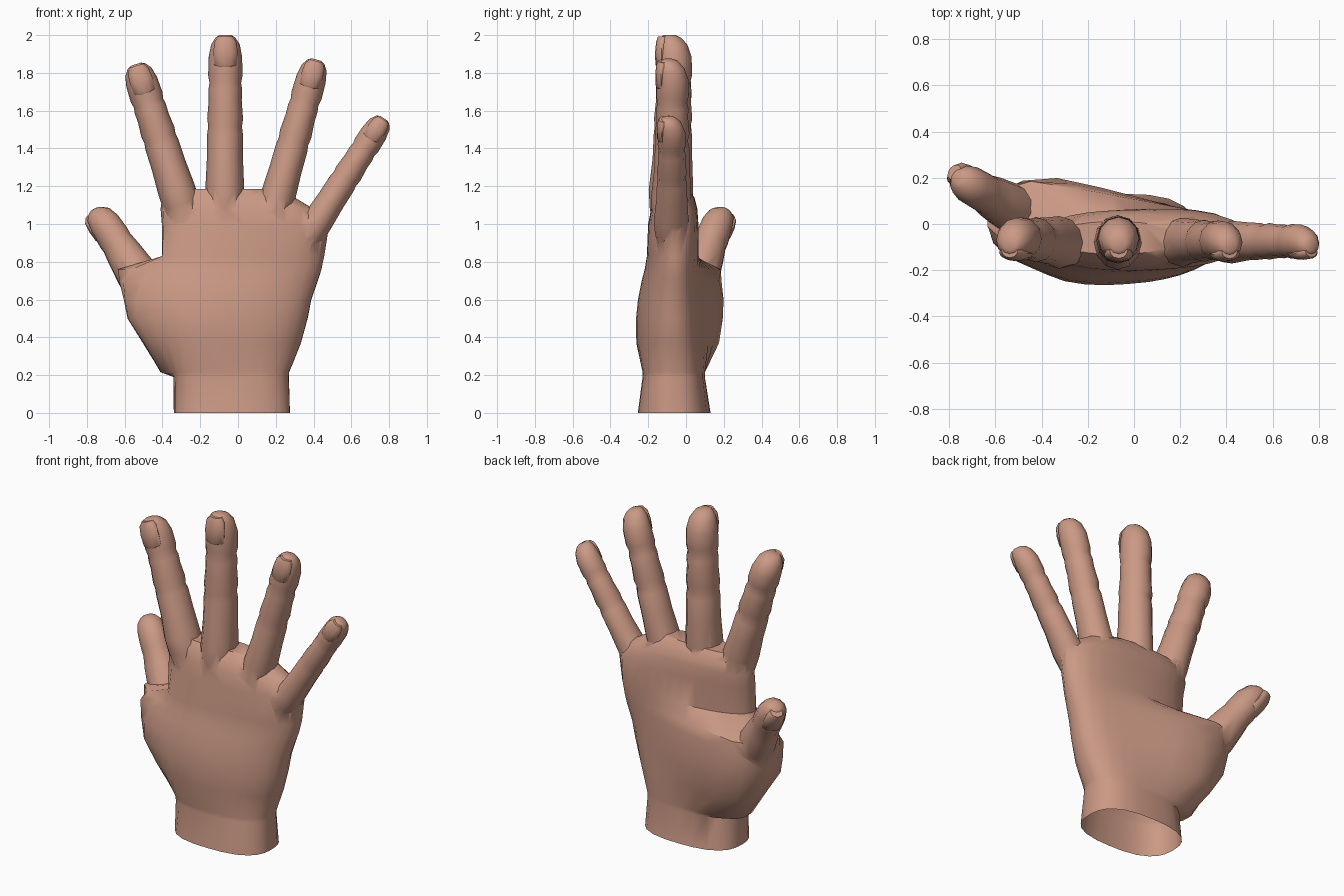
import bpy, bmesh, math
from mathutils import Vector
from mathutils.geometry import convex_hull_2d

if "Cube" in bpy.data.objects:
    bpy.data.objects.remove(bpy.data.objects["Cube"])

skin = bpy.data.materials.new("skin")
skin.diffuse_color = (0.60, 0.32, 0.235, 1)
skin.use_nodes = True
skin.node_tree.nodes["Principled BSDF"].inputs["Base Color"].default_value = skin.diffuse_color


def skin_loops(name, loops):
    """Closed mesh from a stack of equal point loops."""
    bm = bmesh.new()
    loops = [[bm.verts.new(p) for p in loop] for loop in loops]
    for a, b in zip(loops, loops[1:]):
        for k in range(len(a)):
            j = (k + 1) % len(a)
            bm.faces.new((a[k], a[j], b[j], b[k]))
    bm.faces.new(loops[0][::-1])
    bm.faces.new(loops[-1])
    bmesh.ops.recalc_face_normals(bm, faces=bm.faces)
    me = bpy.data.meshes.new(name)
    bm.to_mesh(me)
    bm.free()
    me.materials.append(skin)
    ob = bpy.data.objects.new(name, me)
    bpy.context.collection.objects.link(ob)
    return ob


def tube(name, rings, n, d, sides):
    """Loft of ellipses (centre, side radius, nail-side radius)."""
    s = d.cross(n)
    angles = [2 * math.pi * k / sides for k in range(sides)]
    return skin_loops(name, [[c + s * rs * math.cos(a) + n * rn * math.sin(a) for a in angles]
                             for c, rs, rn in rings])


def oval(cx, cy, rx, ry, power=1.0, shear=0.0, sides=40):
    """Rounded outline; a lower power is boxier."""
    pts = []
    for k in range(sides):
        a = 2 * math.pi * k / sides
        c, s = math.cos(a), math.sin(a)
        c = math.copysign(abs(c) ** power, c)
        s = math.copysign(abs(s) ** power, s)
        pts.append(Vector((cx + rx * c, cy + ry * s + shear * c)))
    return pts


def wrapped_row(z, points, centre, sides=28):
    """Hull outline of the points, sampled by angles round the centre."""
    hull = [points[i] for i in convex_hull_2d(points)]
    out = []
    for k in range(sides):
        a = 2 * math.pi * k / sides
        # flatter angles crowd towards the narrow ends
        d = Vector((math.cos(a), 0.45 * math.sin(a))).normalized()
        best = 0
        for p, q in zip(hull, hull[1:] + hull[:1]):
            e = q - p
            den = d.x * e.y - d.y * e.x
            if abs(den) < 1e-9:
                continue
            w = p - centre
            t = (w.x * e.y - w.y * e.x) / den
            u = (w.x * d.y - w.y * d.x) / den
            if t > 0 and -1e-4 <= u <= 1.0001:
                best = max(best, t)
        p = centre + d * best
        out.append((p.x, p.y, z))
    return out


def activate(ob):
    bpy.ops.object.select_all(action='DESELECT')
    ob.select_set(True)
    bpy.context.view_layer.objects.active = ob


def smooth(ob):
    activate(ob)
    bpy.ops.object.shade_smooth_by_angle(angle=math.radians(45))


# position along the digit, radius scale, depth scale, shift towards the nail side
FINGER = [(-0.35, 0.95, 0.9, 0), (-0.12, 1.12, 1.2, 0.05), (0.0, 1.12, 1.28, 0.05),
          (0.2, 1.04, 1.14, 0), (0.36, 1.03, 1.1, 0), (0.41, 0.97, 1.02, 0.03),
          (0.46, 1.03, 1.1, 0), (0.58, 0.95, 1.0, 0), (0.65, 0.97, 1.02, 0),
          (0.69, 0.91, 0.95, 0.02), (0.74, 0.99, 1.04, 0), (0.86, 0.96, 1.0, 0),
          (0.94, 0.82, 0.84, 0.1), (0.985, 0.56, 0.58, 0.22), (1.0, 0.32, 0.34, 0.28)]
THUMB = [(-0.2, 1.2, 1.25, 0), (0.15, 1.25, 1.35, 0), (0.4, 1.12, 1.18, 0),
         (0.55, 0.98, 1.05, 0), (0.62, 1.0, 1.08, 0), (0.8, 0.98, 1.0, 0),
         (0.92, 0.82, 0.82, 0.06), (0.98, 0.52, 0.5, 0.12), (1.0, 0.3, 0.3, 0.15)]


def digit(name, base, tip, r, guide=(0, -1, 0), profile=FINGER):
    """Finger loft plus its nail plate."""
    b, t = Vector(base), Vector(tip)
    d = (t - b).normalized()
    n = Vector(guide)
    n = (n - d * n.dot(d)).normalized()
    body = tube(name, [(b.lerp(t, u) + n * off * r, r * k, r * h)
                       for u, k, h, off in profile], n, d, 12)
    length = (t - b).length
    nail = [(b + d * (length - w * r) + n * out * r, r * k, r * 0.36)
            for w, k, out in ((1.85, 0.50, 0.66), (1.72, 0.66, 0.72), (1.0, 0.70, 0.75),
                              (0.4, 0.64, 0.70), (0.1, 0.42, 0.60))]
    smooth(tube(name + "_nail", nail, n, d, 12))
    return body


# palm and wrist: height, left, right, front, back, boxiness, shear,
# then the thumb mound (x, y, rx, ry) and the thumb-side bone (x, y, r)
ROWS = [(0, -.34, .275, -.255, .13, .75, 0, None, None),
        (.19, -.342, .27, -.23, .10, .78, .005, None, None),
        (.215, -.345, .272, -.23, .10, .8, .01, (-.27, .0, .14, .10), (-.36, -.05, .05)),
        (.37, -.41, .335, -.26, .08, .85, .025, (-.32, .03, .185, .145), (-.42, -.07, .08)),
        (.5, -.43, .37, -.26, .07, .85, .03, (-.345, .05, .24, .145), (-.495, -.07, .09)),
        (.6, -.43, .39, -.25, .065, .85, .03, (-.36, .06, .245, .14), (-.515, -.06, .09)),
        (.7, -.42, .425, -.23, .06, .85, .03, (-.41, .07, .215, .125), (-.55, -.03, .08)),
        (.76, -.41, .445, -.215, .06, .85, .025, (-.44, .075, .19, .11), (-.565, .0, .07)),
        (.83, -.405, .46, -.205, .065, .85, .02, None, None),
        (1.0, -.405, .485, -.20, .065, .85, .01, None, None),
        (1.08, -.41, .40, -.185, .06, .85, 0, None, None),
        (1.14, -.40, .30, -.165, .045, .85, 0, None, None),
        (1.185, -.34, .18, -.13, .01, .85, 0, None, None)]
loops = []
for z, l, r, f, b, power, shear, mound, bone in ROWS:
    c = Vector(((l + r) / 2, (f + b) / 2))
    pts = oval(c.x, c.y, (r - l) / 2, (b - f) / 2, power, shear)
    if mound:
        pts += oval(*mound) + oval(bone[0], bone[1], bone[2], bone[2])
    loops.append(wrapped_row(z, pts, c))
hand = skin_loops("hand", loops)

# thumb and fingers
parts = [
    digit("thumb", (-.50, .05, .68), (-.755, .195, 1.08), .085, (-.7, .6, .2), THUMB),
    digit("index_finger", (-.325, -.075, 1.18), (-.54, -.06, 1.845), .089),
    digit("middle_finger", (-.07, -.075, 1.18), (-.066, -.06, 2.0), .092),
    digit("ring_finger", (.21, -.075, 1.14), (.416, -.07, 1.87), .083),
    digit("little_finger", (.425, -.075, 1.02), (.772, -.075, 1.56), .072),
]

# weld everything into one skin
for p in parts:
    activate(hand)
    mod = hand.modifiers.new("union", 'BOOLEAN')
    mod.operation = 'UNION'
    mod.solver = 'EXACT'
    mod.object = p
    bpy.ops.object.modifier_apply(modifier=mod.name)
    bpy.data.objects.remove(p)

# open wrist
bm = bmesh.new()
bm.from_mesh(hand.data)
bmesh.ops.delete(bm, geom=[f for f in bm.faces if f.calc_center_median().z < 0.002],
                 context='FACES_ONLY')
bm.to_mesh(hand.data)
bm.free()
smooth(hand)
